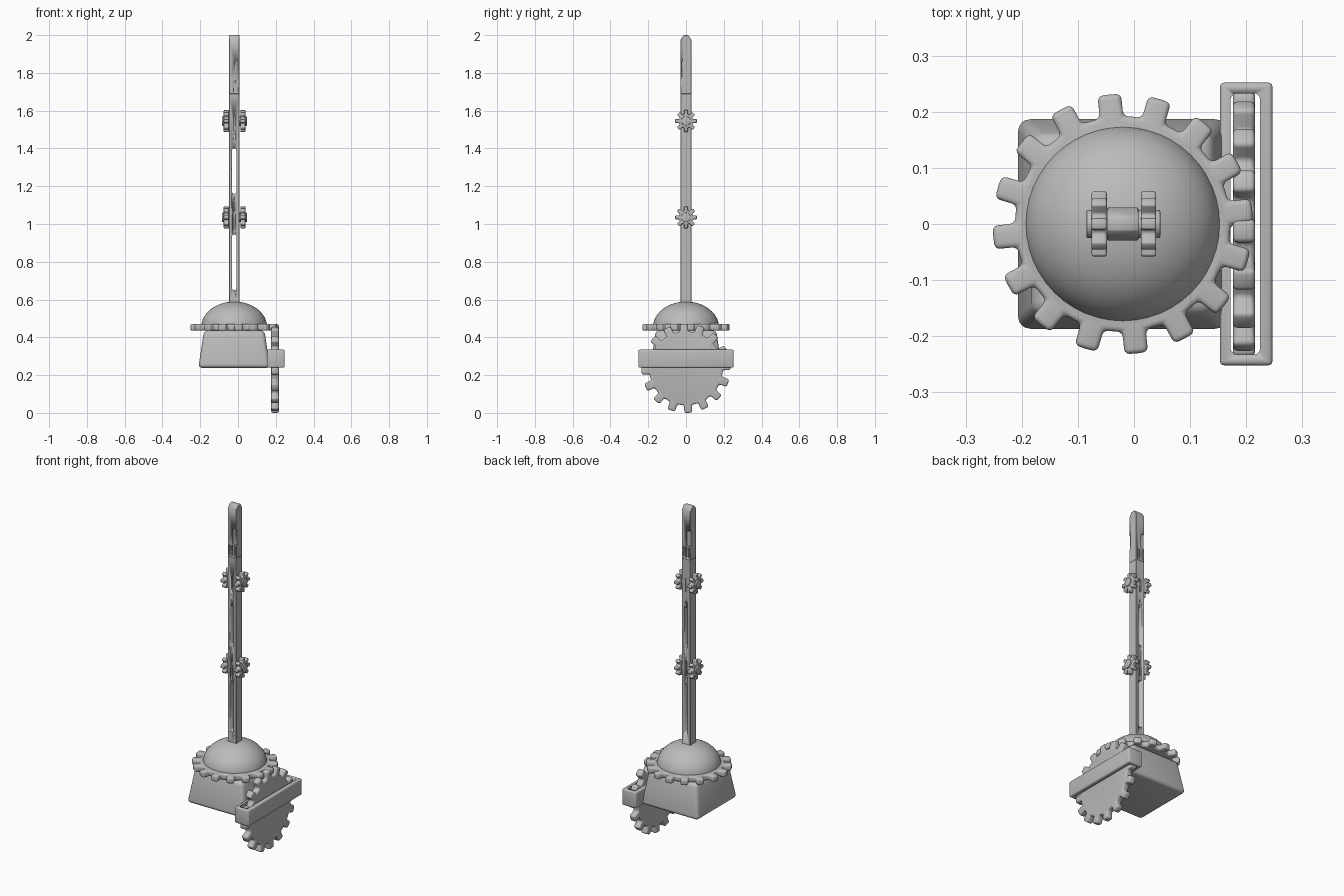
import bpy, bmesh, math
from mathutils import Matrix

if "Cube" in bpy.data.objects:
    bpy.data.objects.remove(bpy.data.objects["Cube"])

CX = -0.02  # axis of the turret and arm
grey = bpy.data.materials.new("plain grey")
grey.diffuse_color = (0.5, 0.5, 0.5, 1)
grey.use_nodes = True
grey.node_tree.nodes["Principled BSDF"].inputs["Base Color"].default_value = grey.diffuse_color


def make(name, bm, bevel=0.0, seg=3, mat=None):
    """Turn a bmesh into a named, bevelled, smooth-by-angle object."""
    if mat:
        bmesh.ops.transform(bm, matrix=mat, verts=bm.verts)
    bmesh.ops.recalc_face_normals(bm, faces=bm.faces)
    me = bpy.data.meshes.new(name)
    bm.to_mesh(me)
    bm.free()
    ob = bpy.data.objects.new(name, me)
    bpy.context.collection.objects.link(ob)
    me.materials.append(grey)
    bpy.ops.object.select_all(action='DESELECT')
    bpy.context.view_layer.objects.active = ob
    ob.select_set(True)
    if bevel:
        m = ob.modifiers.new("bevel", 'BEVEL')
        m.width, m.segments = bevel, seg
        m.limit_method, m.angle_limit = 'ANGLE', math.radians(35)
        bpy.ops.object.modifier_apply(modifier="bevel")
    bpy.ops.object.shade_smooth_by_angle(angle=math.radians(40))
    return ob


def prism(pts, depth):
    """Extrude a flat outline along z, centred on z = 0."""
    bm = bmesh.new()
    f = bm.faces.new([bm.verts.new((x, y, -depth / 2)) for x, y in pts])
    r = bmesh.ops.extrude_face_region(bm, geom=[f])
    bmesh.ops.translate(bm, vec=(0, 0, depth),
                        verts=[v for v in r['geom'] if isinstance(v, bmesh.types.BMVert)])
    return bm


def box(name, lo, hi, bevel=0.0, seg=3):
    bm = bmesh.new()
    bmesh.ops.create_cube(bm, size=1)
    for v in bm.verts:
        v.co = [(a + b) / 2 + c * (b - a) for a, b, c in zip(lo, hi, v.co)]
    return make(name, bm, bevel, seg)


def cylinder(name, r, depth, mat, bevel=0.0):
    bm = bmesh.new()
    bmesh.ops.create_cone(bm, cap_ends=True, segments=32, radius1=r, radius2=r, depth=depth)
    return make(name, bm, bevel, 2, mat)


def gear(name, teeth, root, tip, width, depth, phase, mat, bevel):
    pts = []
    step = 2 * math.pi / teeth
    for i in range(teeth):
        a = phase + i * step
        hr, ht = width / 2 / root, width / 2 / tip
        for r, d in ((root, -hr), (tip, -ht), (tip, 0), (tip, ht), (root, hr), (root, step / 2)):
            pts.append((r * math.cos(a + d), r * math.sin(a + d)))
    return make(name, prism(pts, depth), bevel, 3, mat)


def cut(ob, cutter):
    bpy.context.view_layer.objects.active = ob
    m = ob.modifiers.new("cut", 'BOOLEAN')
    m.operation, m.object, m.solver = 'DIFFERENCE', cutter, 'EXACT'
    bpy.ops.object.modifier_apply(modifier="cut")
    bpy.data.objects.remove(cutter)


T = Matrix.Translation
SIDE = Matrix.Rotation(math.pi / 2, 4, 'Y')

# tapered base body
bm = bmesh.new()
bmesh.ops.create_cube(bm, size=1)
for v in bm.verts:
    h = 0.16 if v.co.z > 0 else 0.19
    v.co = (CX + math.copysign(h, v.co.x), math.copysign(h, v.co.y), 0.437 if v.co.z > 0 else 0.238)
make("base_body", bm, 0.022, 4)

# turntable gear and dome
gear("turntable_gear", 16, 0.192, 0.232, 0.042, 0.036, math.radians(6), T((CX, 0, 0.453)), 0.009)
bm = bmesh.new()
bmesh.ops.create_uvsphere(bm, u_segments=48, v_segments=32, radius=1)
bmesh.ops.bisect_plane(bm, geom=bm.verts[:] + bm.edges[:] + bm.faces[:],
                       plane_co=(0, 0, 0), plane_no=(0, 0, -1), clear_outer=True)
bmesh.ops.holes_fill(bm, edges=[e for e in bm.edges if e.is_boundary])
make("dome", bm, mat=T((CX, 0, 0.455)) @ Matrix.Diagonal((0.174, 0.174, 0.134, 1)))

# upright drive gear in its slotted frame
gear("drive_gear", 16, 0.195, 0.236, 0.042, 0.04, math.radians(3), T((0.196, 0, 0.236)) @ SIDE, 0.009)
frame = box("gear_frame", (0.153, -0.252, 0.239), (0.247, 0.252, 0.335), 0.008)
cut(frame, box("slot_cutter", (0.172, -0.233, 0.1), (0.225, 0.233, 0.5), 0.012))

# arm with two long slots through it
HX, HY = 0.028, 0.029
arm = box("arm", (CX - HX, -HY, 0.55), (CX + HX, HY, 1.69), 0.002, 1)
for lo, hi in ((0.65, 0.945), (1.16, 1.40)):
    cut(arm, box("slot_cutter", (CX - 0.011, -0.1, lo), (CX + 0.011, 0.1, hi), 0.009))

# joint gears, hubs and axles
for n, z in (("elbow", 1.035), ("wrist", 1.545)):
    cylinder(n + "_axle", 0.025, 0.132, T((CX + 0.001, 0, z)) @ SIDE, 0.003)
    for s, x in (("left", -0.062), ("right", 0.026)):
        gear(f"{n}_{s}_gear", 8, 0.037, 0.058, 0.02, 0.027, 0, T((x, 0, z)) @ SIDE, 0.004)
    # shallow split line at each fork
    for y in (-HY, HY):
        cut(arm, box("fork_cutter", (CX - 0.004, y - 0.006, z - 0.05), (CX + 0.004, y + 0.006, z + 0.03)))

# closed gripper with wedge tip: outline in the side plane
tip = [(-HY, 1.688), (HY, 1.688), (HY, 1.975), (0.012, 2.0), (-0.012, 2.0), (-HY, 1.975)]
bm = prism([(-z, y) for y, z in tip], 2 * HX)
grip = make("gripper", bm, 0.002, 1, T((CX, 0, 0)) @ SIDE)
# stepped corners where the two fingers interlock
cut(grip, box("step_cutter", (CX + 0.004, -0.1, 1.77), (0.1, -HY + 0.006, 1.86)))
cut(grip, box("step_cutter", (-0.2, HY - 0.006, 1.77), (CX - 0.004, 0.1, 1.86)))
# narrow grooves at the finger roots
for x in (-0.017, 0.0, 0.017):
    for y in (-HY, HY):
        cut(grip, box("groove_cutter", (CX + x - 0.004, y - 0.007, 1.70), (CX + x + 0.004, y + 0.007, 1.76)))
